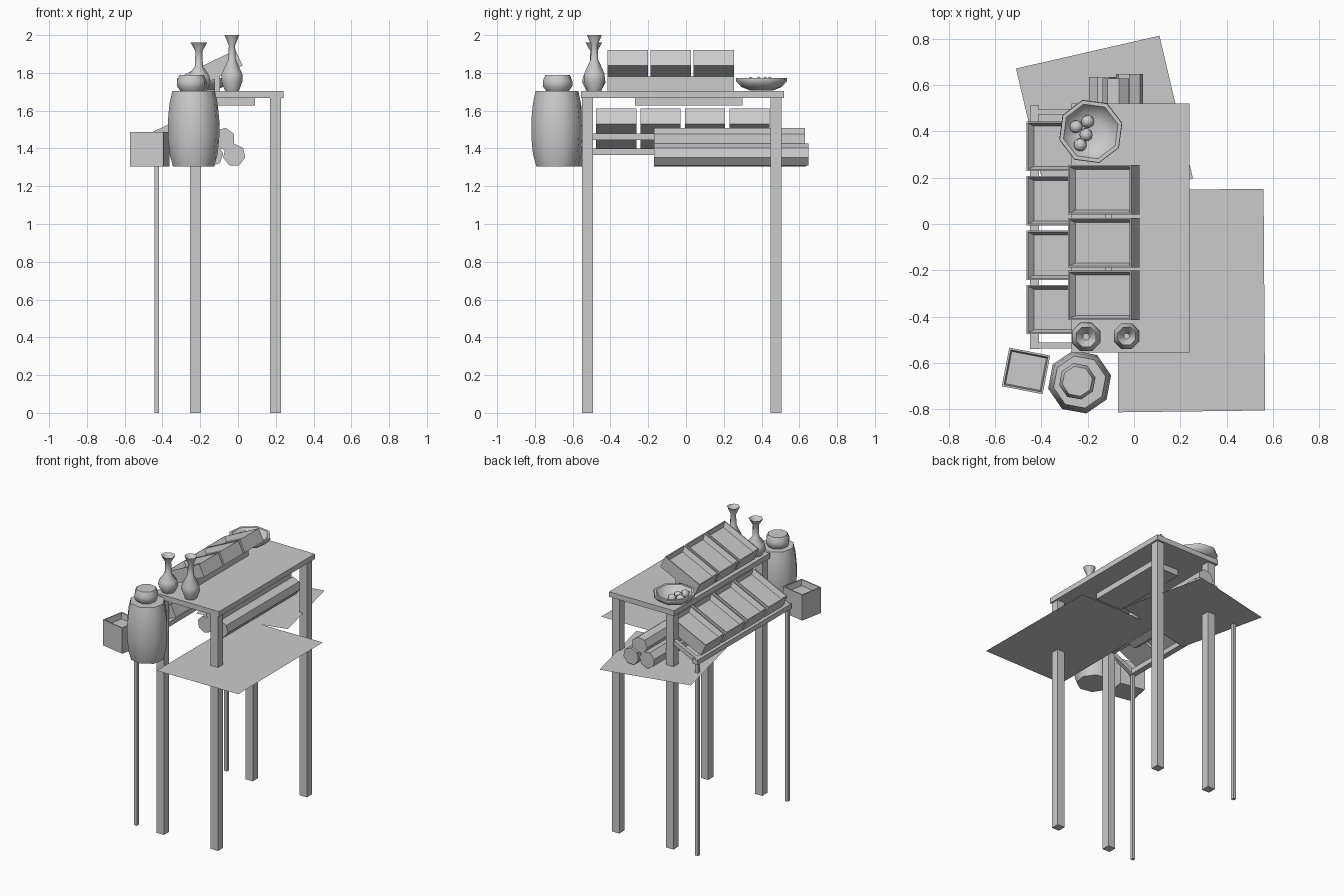
import bpy, bmesh, math
from mathutils import Matrix, Vector

if "Cube" in bpy.data.objects:
    bpy.data.objects.remove(bpy.data.objects["Cube"])


def finish(name, bm, matrix=None, smooth=False):
    if matrix:
        bm.transform(matrix)
    bmesh.ops.recalc_face_normals(bm, faces=bm.faces)
    me = bpy.data.meshes.new(name)
    bm.to_mesh(me)
    bm.free()
    ob = bpy.data.objects.new(name, me)
    bpy.context.collection.objects.link(ob)
    if smooth:
        bpy.ops.object.select_all(action='DESELECT')
        ob.select_set(True)
        bpy.context.view_layer.objects.active = ob
        bpy.ops.object.shade_smooth_by_angle(angle=math.radians(50))
    return ob


def cube_bm(lo, hi):
    bm = bmesh.new()
    lo, hi = Vector(lo), Vector(hi)
    bmesh.ops.create_cube(bm, size=1, matrix=Matrix.Translation((lo + hi) / 2)
                          @ Matrix.Diagonal((*(hi - lo), 1)))
    return bm


def box(name, lo, hi, matrix=None):
    return finish(name, cube_bm(lo, hi), matrix)


def open_box(name, lo, hi, matrix, rim, slope, depth):
    bm = cube_bm(lo, hi)
    bm.normal_update()
    top = max(bm.faces, key=lambda f: f.calc_center_median().z)
    bmesh.ops.inset_region(bm, faces=[top], thickness=rim)
    bmesh.ops.inset_region(bm, faces=[top], thickness=slope, depth=-depth)
    return finish(name, bm, matrix)


def lathe(name, profile, x, y, sides=8, turn=22.5):
    bm = bmesh.new()
    rings = []
    for r, z in profile:
        rings.append([bm.verts.new((x + r * math.cos(a), y + r * math.sin(a), z))
                      for a in (math.radians(turn) + math.tau * i / sides for i in range(sides))])
    for a, b in zip(rings, rings[1:]):
        for i in range(sides):
            j = (i + 1) % sides
            bm.faces.new((a[i], a[j], b[j], b[i]))
    bm.faces.new(rings[0])
    bm.faces.new(rings[-1])
    return finish(name, bm, smooth=True)


def sheet(name, corners, z):
    bm = bmesh.new()
    bm.faces.new([bm.verts.new((x, y, z)) for x, y in corners])
    return finish(name, bm)


# table
box("table_top", (-.27, -.555, 1.668), (.24, .52, 1.705))
for x in (-.255, .17):
    for y in (-.55, .447):
        box("table_leg", (x, y, 0), (x + .058, y + .058, 1.668))
box("under_table_board", (-.12, -.27, 1.627), (.09, .30, 1.668))

# sloping display rack
tilt = math.radians(25.5)
for y in (-.525, .485):
    box("rack_post", (-.441, y - .011, 0), (-.419, y + .011, 1.375))
    m = Matrix.Translation((-.43, y, 1.382)) @ Matrix.Rotation(-tilt, 4, 'Y')
    box("rack_arm", (0, -.013, -.016), (.24, .013, .016), m)
box("rack_front_rail", (-.45, -.54, 1.365), (-.41, .512, 1.40))
box("rack_back_rail", (-.25, -.54, 1.445), (-.21, .485, 1.48))


def tray(name, x, y, z):
    m = Matrix.Translation((x, y, z)) @ Matrix.Rotation(-tilt, 4, 'Y')
    open_box(name, (0, 0, 0), (.30, .213, .09), m, .009, .018, .035)


for i in range(4):
    tray("lower_tray", -.426, -.476 + i * .235, 1.40)
for i in range(3):
    tray("upper_tray", -.246, -.415 + i * .228, 1.71)
box("upper_tray_prop", (-.125, -.415, 1.705), (-.095, .254, 1.783))

# barrel with a pot on top
lathe("barrel", [(.112, 1.305), (.13, 1.37), (.139, 1.46), (.139, 1.55),
                 (.13, 1.64), (.115, 1.705)], -.235, -.683, turn=12)
lathe("barrel_pot", [(.062, 1.705), (.08, 1.73), (.08, 1.757), (.066, 1.79),
                     (.03, 1.79)], -.245, -.68, turn=12)

# small crate
open_box("crate", (-.09, -.085, 1.305), (.09, .085, 1.487),
         Matrix.Translation((-.467, -.635, 0)) @ Matrix.Rotation(math.radians(-11), 4, 'Z'),
         .012, .008, .04)

# vases
lathe("short_vase", [(.042, 1.705), (.067, 1.75), (.06, 1.785), (.023, 1.835), (.02, 1.915),
                     (.047, 1.96), (.042, 1.955), (.015, 1.915)], -.207, -.488)
lathe("tall_vase", [(.04, 1.705), (.06, 1.755), (.059, 1.795), (.022, 1.87), (.018, 1.945),
                    (.042, 2.0), (.037, 1.995), (.013, 1.945)], -.032, -.485)

# fruit bowl
lathe("bowl", [(.06, 1.706), (.11, 1.725), (.141, 1.757), (.139, 1.772), (.122, 1.772),
               (.10, 1.74), (.055, 1.722)], -.187, .4, turn=15)
for x, y in ((-.25, .42), (-.2, .443), (-.207, .385), (-.232, .342)):
    bm = bmesh.new()
    bmesh.ops.create_icosphere(bm, subdivisions=1, radius=.032,
                               matrix=Matrix.Translation((x, y, 1.748)))
    finish("fruit", bm, smooth=True)

# stacked fabric rolls
for x, z, y1, turn in ((-.02, 1.365, .648, 0), (-.138, 1.365, .635, 20), (-.076, 1.45, .63, 40)):
    bm = bmesh.new()
    m = (Matrix.Translation((x, (y1 - .17) / 2, z)) @ Matrix.Rotation(math.pi / 2, 4, 'X')
         @ Matrix.Rotation(math.radians(turn), 4, 'Z'))
    bmesh.ops.create_cone(bm, cap_ends=True, segments=7, radius1=.06, radius2=.06,
                          depth=y1 + .17, matrix=m)
    finish("fabric_roll", bm, smooth=True)

# flat mats
sheet("front_mat", [(-.07, -.814), (.567, -.806), (.56, .152), (-.065, .146)], 1.302)
sheet("back_mat", [(-.51, .672), (.11, .814), (.255, .196), (-.365, .052)], 1.298)
